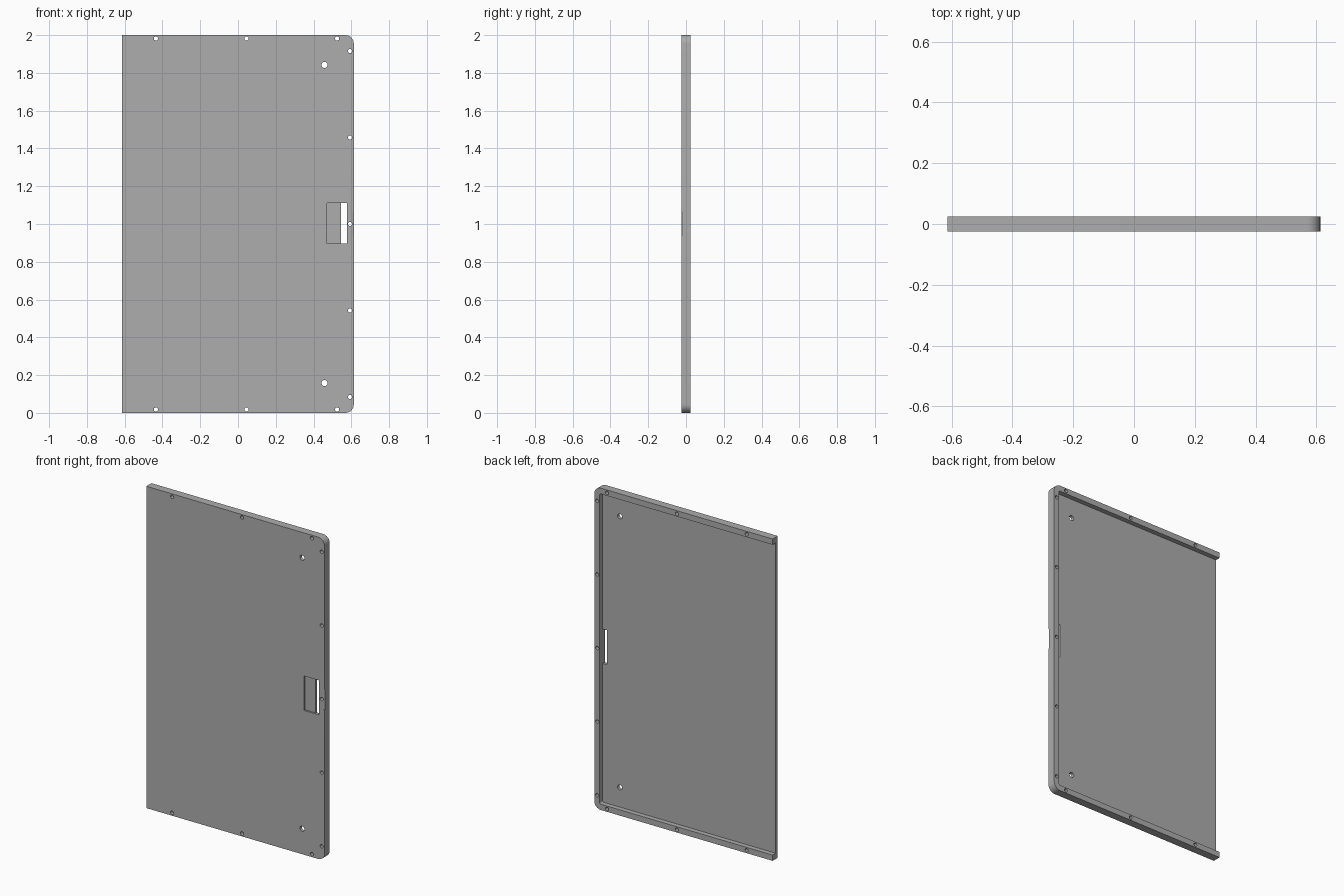
import bpy, bmesh, math
from mathutils import Vector

old = bpy.data.objects.get("Cube")
if old:
    bpy.data.objects.remove(old, do_unlink=True)

HALF_W, HEIGHT, HALF_T = 0.613, 2.0, 0.025
RIM, SHEET_BACK = 0.036, -0.005

grey = bpy.data.materials.new("panel grey")
grey.use_nodes = True
grey.diffuse_color = (0.42, 0.42, 0.42, 1)
grey.node_tree.nodes["Principled BSDF"].inputs["Base Color"].default_value = grey.diffuse_color


def prism(name, points, direction):
    """Extrude a closed 3D outline along a direction."""
    bm = bmesh.new()
    face = bm.faces.new([bm.verts.new(p) for p in points])
    top = bmesh.ops.extrude_face_region(bm, geom=[face])
    verts = [g for g in top["geom"] if isinstance(g, bmesh.types.BMVert)]
    bmesh.ops.translate(bm, verts=verts, vec=Vector(direction))
    bmesh.ops.recalc_face_normals(bm, faces=bm.faces)
    mesh = bpy.data.meshes.new(name)
    bm.to_mesh(mesh)
    bm.free()
    mesh.materials.append(grey)
    obj = bpy.data.objects.new(name, mesh)
    bpy.context.collection.objects.link(obj)
    return obj


def right_rounded(x0, x1, z0, z1, y, r, steps=8):
    """Rectangle outline in x and z with its two +x corners rounded."""
    pts = [(x0, y, z1), (x0, y, z0)]
    for cz, start in ((z0 + r, -90), (z1 - r, 0)):
        for i in range(steps + 1):
            a = math.radians(start + 90 * i / steps)
            pts.append((x1 - r + r * math.cos(a), y, cz + r * math.sin(a)))
    return pts


def box(name, x0, x1, y0, y1, z0, z1):
    return prism(name, [(x0, y0, z0), (x1, y0, z0), (x1, y0, z1), (x0, y0, z1)], (0, y1 - y0, 0))


def hole(x, z, r, sides=16):
    ring = [2 * math.pi * i / sides for i in range(sides)]
    return prism("hole_cutter", [(x + r * math.cos(a), -0.1, z + r * math.sin(a)) for a in ring], (0, 0.2, 0))


# Door slab with rounded corners on the free edge
panel = prism("door_panel", right_rounded(-HALF_W, HALF_W, 0, HEIGHT, -HALF_T, 0.045), (0, 2 * HALF_T, 0))

# Hollow back, leaving a rim on three sides
cutters = [prism("tray_cutter", right_rounded(-0.8, HALF_W - RIM, RIM, HEIGHT - RIM, SHEET_BACK, 0.01), (0, 0.2, 0))]

# Shallow handle recess, latch slot and sloped edge notch
cutters.append(box("recess_cutter", 0.471, 0.56, -0.1, -0.015, 0.897, 1.111))
cutters.append(box("slot_cutter", 0.545, 0.576, -0.1, 0.1, 0.897, 1.111))
cutters.append(prism("notch_cutter", [(0.597, -0.026, 0.937), (0.62, -0.019, 0.937), (0.62, -0.05, 0.937)], (0, 0, 0.128)))

# Screw holes around the rim and two larger mounting holes
for x in (-0.435, 0.045, 0.525):
    cutters += [hole(x, z, 0.011) for z in (0.018, HEIGHT - 0.018)]
cutters += [hole(0.593, 1 + dz, 0.011) for dz in (-0.915, -0.457, 0, 0.457, 0.915)]
cutters += [hole(0.458, 1 + dz, 0.016) for dz in (-0.842, 0.842)]

for cutter in cutters:
    mod = panel.modifiers.new(cutter.name, "BOOLEAN")
    mod.operation, mod.solver, mod.object = "DIFFERENCE", "EXACT", cutter

# Bake the cuts and drop the cutters
bpy.context.view_layer.update()
baked = bpy.data.meshes.new_from_object(panel.evaluated_get(bpy.context.evaluated_depsgraph_get()))
panel.modifiers.clear()
panel.data = baked
for cutter in cutters:
    bpy.data.objects.remove(cutter, do_unlink=True)
baked.materials.clear()
baked.materials.append(grey)

bpy.ops.object.select_all(action="DESELECT")
panel.select_set(True)
bpy.context.view_layer.objects.active = panel
bpy.ops.object.shade_smooth_by_angle(angle=math.radians(30))
